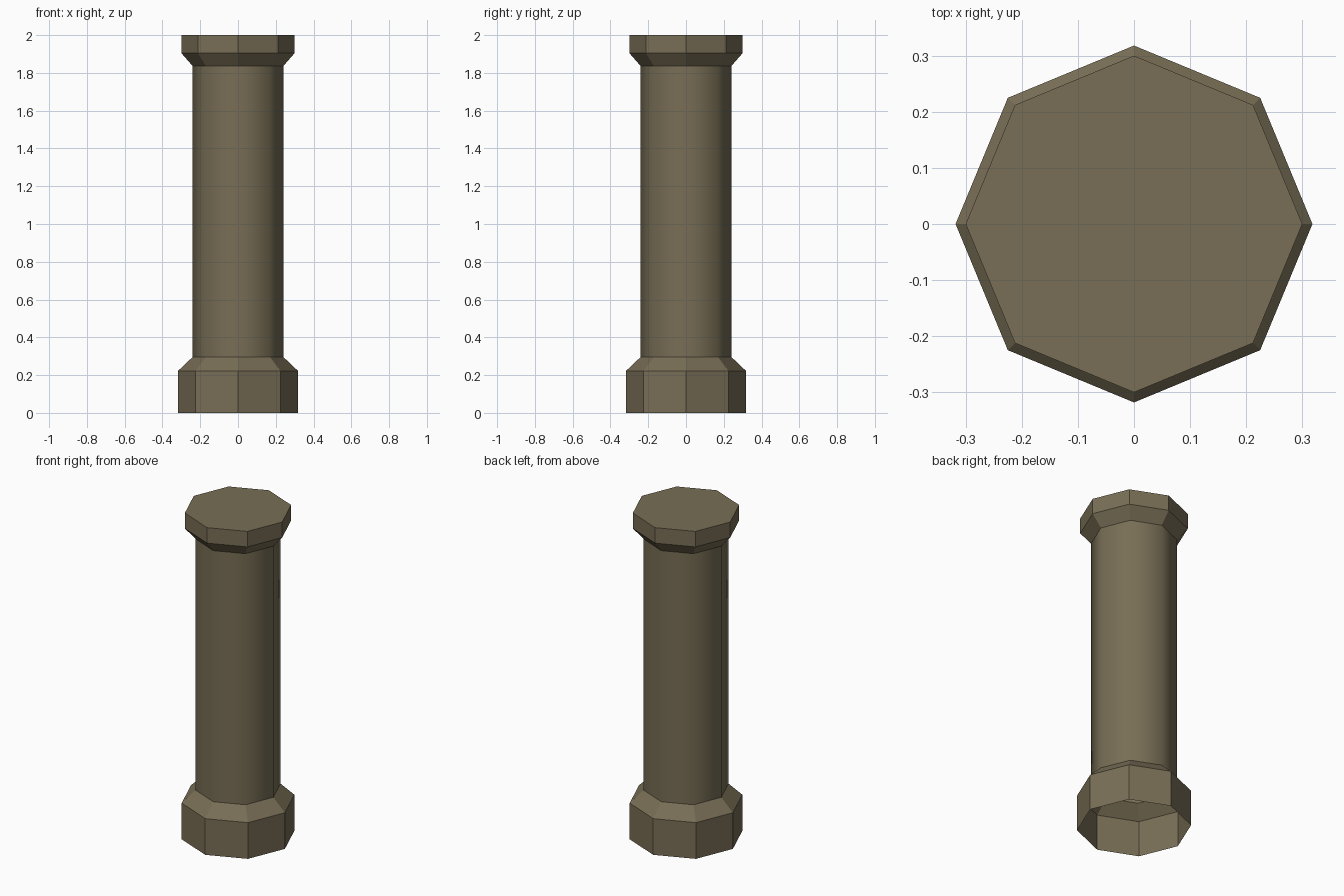
import bpy
import bmesh
import math

if "Cube" in bpy.data.objects:
    bpy.data.objects.remove(bpy.data.objects["Cube"])

SIDES = 8

stone = bpy.data.materials.new("olive_stone")
stone.diffuse_color = (0.188, 0.156, 0.092, 1.0)
stone.use_nodes = True
stone.node_tree.nodes["Principled BSDF"].inputs["Base Color"].default_value = stone.diffuse_color


def lathe(name, profile, smooth=False, cap_top=False):
    """Spin (radius, height) rings into an eight-sided open shell."""
    bm = bmesh.new()
    rings = []
    for r, z in profile:
        angles = [2 * math.pi * i / SIDES for i in range(SIDES)]
        rings.append([bm.verts.new((r * math.cos(a), r * math.sin(a), z)) for a in angles])
    for low, high in zip(rings, rings[1:]):
        for i in range(SIDES):
            j = (i + 1) % SIDES
            face = bm.faces.new((low[i], low[j], high[j], high[i]))
            face.smooth = smooth
    if cap_top:
        bm.faces.new(rings[-1])
    mesh = bpy.data.meshes.new(name)
    bm.to_mesh(mesh)
    bm.free()
    mesh.materials.append(stone)
    obj = bpy.data.objects.new(name, mesh)
    bpy.context.collection.objects.link(obj)
    return obj


# Plinth with sloped shoulder, open underneath
lathe("base", [(0.318, 0.0), (0.318, 0.222), (0.24, 0.296)])
# Smooth-shaded shaft
lathe("shaft", [(0.24, 0.296), (0.24, 1.836)], smooth=True)
# Flared top block with a flat lid
lathe("capital", [(0.24, 1.836), (0.30, 1.905), (0.30, 2.0)], cap_top=True)
